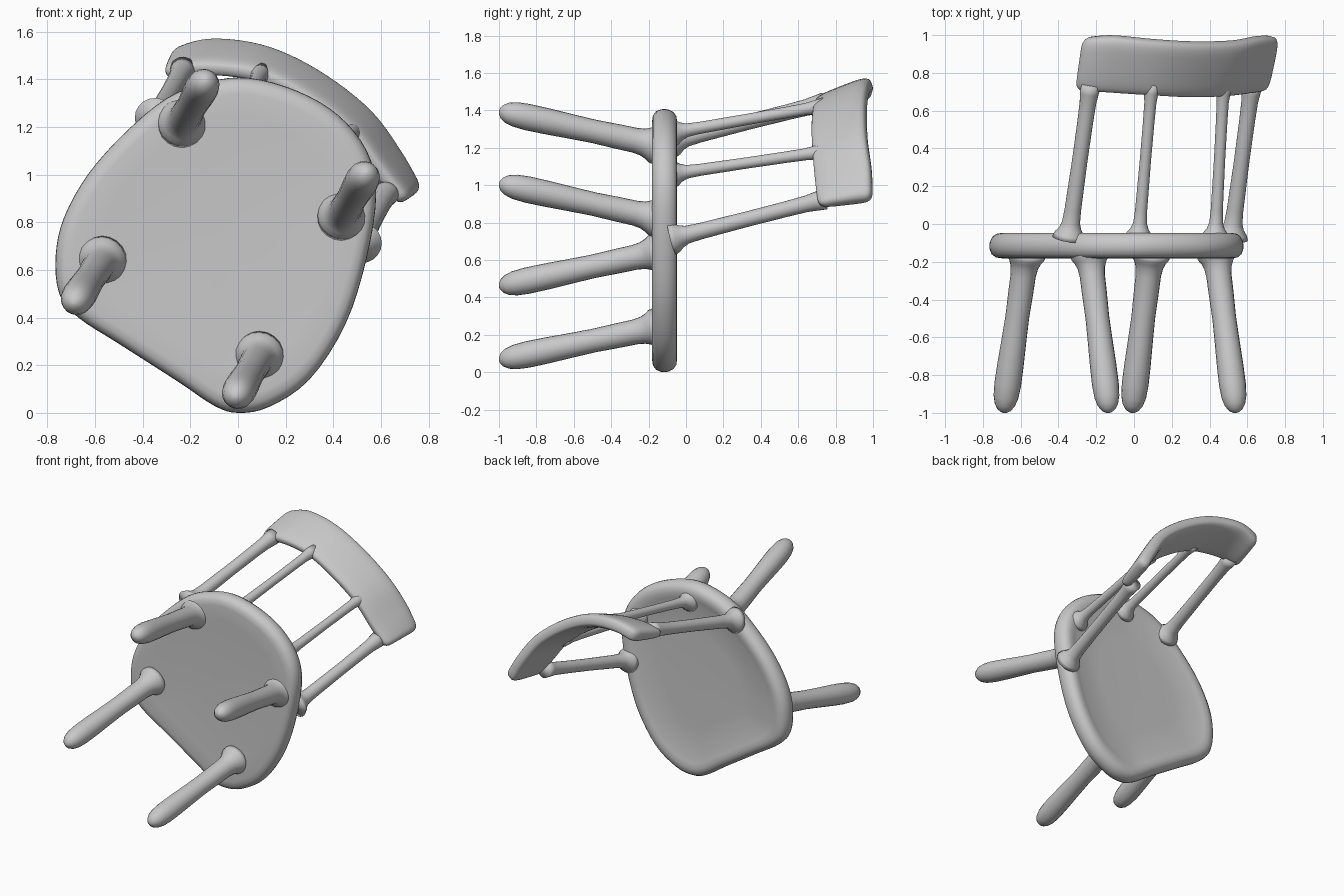
import bpy, bmesh, math
from mathutils import Vector

if "Cube" in bpy.data.objects:
    bpy.data.objects.remove(bpy.data.objects["Cube"])

wood = bpy.data.materials.new("light_grey")
wood.diffuse_color = (0.58, 0.58, 0.58, 1)
wood.use_nodes = True
wood.node_tree.nodes["Principled BSDF"].inputs["Base Color"].default_value = wood.diffuse_color


def curve(pts, t, closed=False):
    """Smooth curve through pts, t in 0..1."""
    pts = [Vector(p) for p in pts]
    n = len(pts)
    x = t * (n if closed else n - 1)
    i = math.floor(x) if closed else min(math.floor(x), n - 2)
    f = x - i

    def at(k):
        return pts[k % n] if closed else pts[max(0, min(n - 1, k))]
    a, b, c, d = at(i - 1), at(i), at(i + 1), at(i + 2)
    return 0.5 * (2 * b + (c - a) * f + (2 * a - 5 * b + 4 * c - d) * f ** 2
                  + (3 * b - a - 3 * c + d) * f ** 3)


def loft(name, rings):
    """Skin a list of equal-length rings and close both ends."""
    bm = bmesh.new()
    loops = [[bm.verts.new(p) for p in ring] for ring in rings]
    n = len(loops[0])
    for a, b in zip(loops, loops[1:]):
        for i in range(n):
            j = (i + 1) % n
            bm.faces.new((a[i], a[j], b[j], b[i]))
    bm.faces.new(loops[0])
    bm.faces.new(loops[-1])
    bmesh.ops.recalc_face_normals(bm, faces=bm.faces)
    me = bpy.data.meshes.new(name)
    bm.to_mesh(me)
    bm.free()
    ob = bpy.data.objects.new(name, me)
    bpy.context.collection.objects.link(ob)
    me.materials.append(wood)
    for p in me.polygons:
        p.use_smooth = True
    return ob


def rod(name, start, end, profile, sides=20):
    """Turned rod; profile holds (fraction along, radius)."""
    start, end = Vector(start), Vector(end)
    axis = (end - start).normalized()
    u = axis.cross(Vector((1, 0, 0))).normalized()
    v = axis.cross(u)
    rings = []
    for t, r in profile:
        c = start.lerp(end, t)
        rings.append([c + r * (math.cos(a) * u + math.sin(a) * v)
                      for a in (2 * math.pi * k / sides for k in range(sides))])
    return loft(name, rings)


# Seat: rounded shield outline, soft rim, dished sitting face
outline = [(0, 0), (0.13, 0.025), (0.3, 0.14), (0.45, 0.37), (0.54, 0.65),
           (0.58, 0.92), (0.54, 1.1), (0.42, 1.25), (0.25, 1.35), (0.05, 1.405),
           (-0.12, 1.39), (-0.3, 1.32), (-0.48, 1.17), (-0.63, 1.0), (-0.73, 0.82),
           (-0.765, 0.66), (-0.75, 0.5), (-0.67, 0.4), (-0.5, 0.29), (-0.25, 0.13),
           (-0.1, 0.03)]
centre = Vector((-0.06, 0.72))
section = [(0.02, -0.17), (0.4, -0.172), (0.75, -0.178), (0.9, -0.182), (0.95, -0.177),
           (0.982, -0.16), (0.997, -0.135), (1.0, -0.115), (0.995, -0.092),
           (0.975, -0.066), (0.945, -0.052), (0.9, -0.047), (0.85, -0.053),
           (0.79, -0.064), (0.5, -0.07), (0.02, -0.07)]
edge = [curve(outline, k / 84, True) for k in range(84)]
rings = []
for s, y in section:
    ring = [centre + (p - centre) * s for p in edge]
    rings.append([(p.x, y, p.y) for p in ring])
loft("seat", rings)

# Legs: flared at the seat, swelling toward a rounded foot
leg_profile = [(0, 0.105), (0.03, 0.1), (0.055, 0.085), (0.09, 0.073), (0.14, 0.067),
               (0.25, 0.066), (0.4, 0.063), (0.55, 0.066), (0.7, 0.07), (0.82, 0.071),
               (0.9, 0.066), (0.95, 0.054), (0.98, 0.037), (0.995, 0.018), (1, 0.004)]
legs = {"back_leg_left": ((-0.235, 1.215), (-0.133, 1.397)),
        "back_leg_right": ((0.435, 0.825), (0.54, 1.01)),
        "front_leg_left": ((-0.57, 0.64), (-0.69, 0.457)),
        "front_leg_right": ((0.09, 0.24), (-0.012, 0.063))}
for name, ((x0, z0), (x1, z1)) in legs.items():
    rod(name, (x0, -0.155, z0), (x1, -1.0, z1), leg_profile)

# Back spindles: flared at both ends, two thick outer and two thin inner
spindles = {"outer_spindle_left": ((-0.345, 1.235), (-0.23, 1.44), 0.044),
            "inner_spindle_left": ((0.025, 1.28), (0.095, 1.425), 0.032),
            "inner_spindle_right": ((0.43, 1.06), (0.475, 1.18), 0.032),
            "outer_spindle_right": ((0.515, 0.715), (0.625, 0.925), 0.044)}
for name, ((x0, z0), (x1, z1), r) in spindles.items():
    prof = [(0, r + 0.045), (0.03, r + 0.035), (0.06, r + 0.016), (0.1, r + 0.004),
            (0.18, r), (0.5, r * 0.93), (0.75, r * 0.95), (0.88, r), (0.94, r + 0.006),
            (1, r + 0.012)]
    rod(name, (x0, -0.075, z0), (x1, 0.74, z1), prof)

# Top rail: curved, leaning board with rounded edges and ends
top = [(-0.27, 0.985, 1.49), (-0.12, 0.995, 1.54), (0.1, 0.975, 1.515),
       (0.32, 0.962, 1.415), (0.53, 0.967, 1.255), (0.66, 0.99, 1.08), (0.745, 0.995, 0.92)]
bottom = [(-0.31, 0.71, 1.42), (-0.14, 0.7, 1.44), (0.09, 0.685, 1.41),
          (0.29, 0.675, 1.31), (0.47, 0.68, 1.17), (0.6, 0.695, 1.0), (0.695, 0.71, 0.885)]
samples = [0, 0.004, 0.012, 0.025, 0.04, 0.06] + [0.06 + 0.88 * k / 30 for k in range(1, 30)]
samples += [1 - s for s in (0.06, 0.04, 0.025, 0.012, 0.004, 0)]
rings = []
for t in samples:
    hi, lo = curve(top, t), curve(bottom, t)
    t0, t1 = max(0, t - 0.02), min(1, t + 0.02)
    along = curve(top, t1) + curve(bottom, t1) - curve(top, t0) - curve(bottom, t0)
    normal = along.cross(hi - lo).normalized()
    d = min(t, 1 - t, 0.06) / 0.06
    f = math.sqrt(max(0, 1 - (1 - d) ** 2))
    mid, half = (hi + lo) / 2, (hi - lo) / 2 * (0.65 + 0.35 * f)
    ring = []
    for k in range(28):
        a = 2 * math.pi * k / 28
        c, s = math.cos(a), math.sin(a)
        h = math.copysign(abs(c) ** 0.5, c)
        w = math.copysign(abs(s) ** 0.6, s) * (0.044 + 0.006 * h)
        ring.append(mid + half * h + normal * w * (0.1 + 0.9 * f))
    rings.append(ring)
loft("top_rail", rings)
